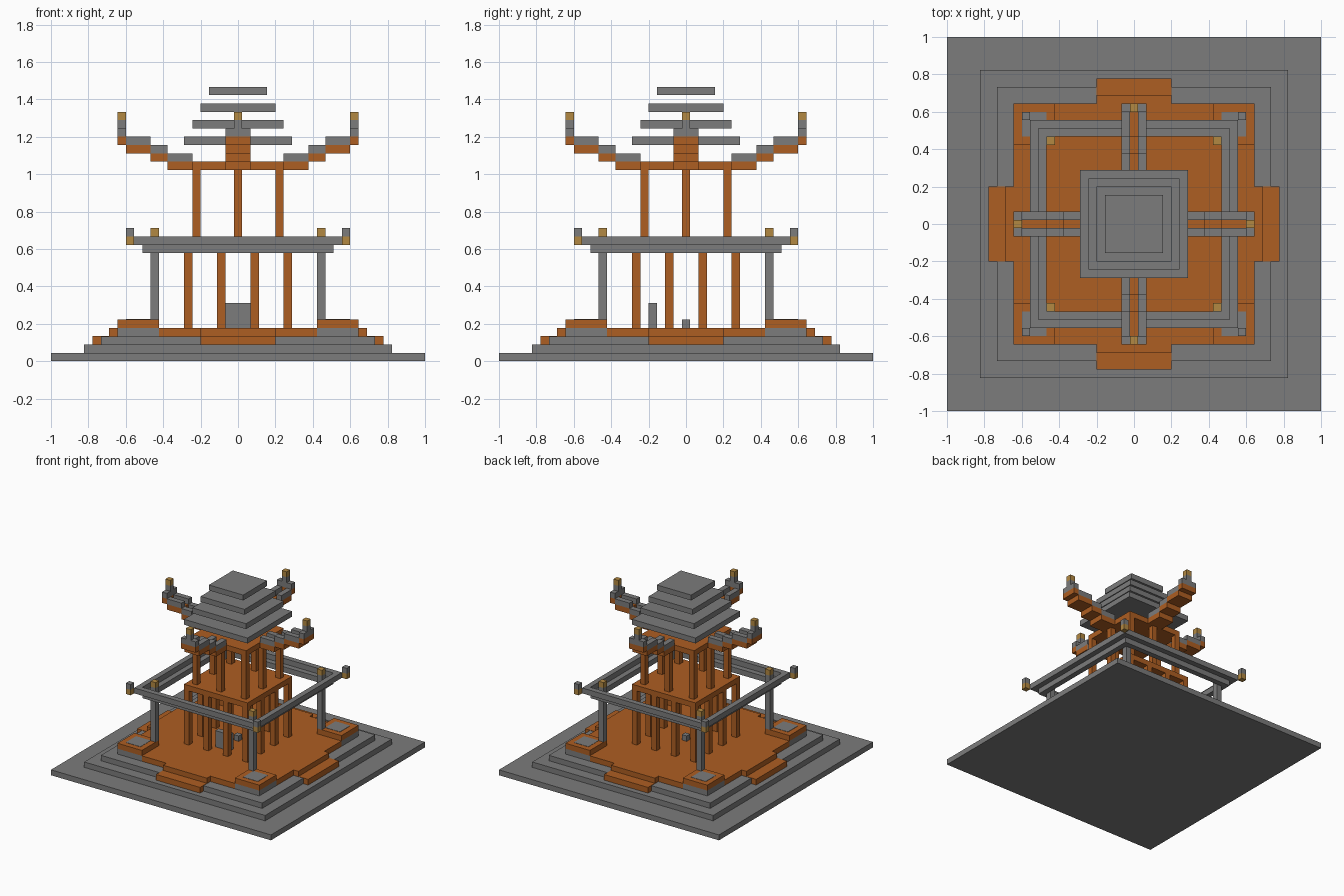
import bpy, bmesh
from mathutils import Matrix, Vector
from math import pi

if "Cube" in bpy.data.objects:
    bpy.data.objects.remove(bpy.data.objects["Cube"])

U = 2 / 45  # one block of the building grid


def material(name, rgb):
    m = bpy.data.materials.new(name)
    m.use_nodes = True
    color = (*rgb, 1)
    m.diffuse_color = color
    m.node_tree.nodes["Principled BSDF"].inputs["Base Color"].default_value = color
    return m


GREY = material("stone grey", (0.2, 0.2, 0.2))
ORANGE = material("timber orange", (0.42, 0.112, 0.016))
GOLD = material("lantern gold", (0.45, 0.25, 0.055))


def build(name, mat, boxes, turns=1):
    """Blocks given as (x0, x1, y0, y1, z0, z1) in grid units, repeated by quarter turns."""
    bm = bmesh.new()
    for k in range(turns):
        turn = Matrix.Rotation(k * pi / 2, 4, 'Z')
        for x0, x1, y0, y1, z0, z1 in boxes:
            center = Vector((x0 + x1, y0 + y1, z0 + z1)) * U / 2
            size = Matrix.Diagonal((x1 - x0, y1 - y0, z1 - z0, 1 / U)) * U
            bmesh.ops.create_cube(bm, size=1, matrix=turn @ Matrix.Translation(center) @ size)
    mesh = bpy.data.meshes.new(name)
    bm.to_mesh(mesh)
    bm.free()
    mesh.materials.append(mat)
    obj = bpy.data.objects.new(name, mesh)
    bpy.context.collection.objects.link(obj)
    return obj


def slab(half, z0, z1):
    return (-half, half, -half, half, z0, z1)


def post(x, y, z0, z1):
    return (x - .5, x + .5, y - .5, y + .5, z0, z1)


def ring(inner, z0, z1):
    # one side of a square frame one block wide
    return (-inner, inner + 1, inner, inner + 1, z0, z1)


# Stepped stone base
build("stone_base", GREY, [slab(22.5, 0, 1), slab(18.5, 1, 2), slab(16.5, 2, 3)])

# Timber platform with an entrance step on every side
build("platform", ORANGE, [slab(9.5, 3, 4)])
build("platform_sides", ORANGE, [(9.5, 14.5, -9.5, 9.5, 3, 4), (14.5, 15.5, -4.5, 4.5, 3, 4)], 4)
build("entrance_steps", ORANGE, [(15.5, 17.5, -4.5, 4.5, 2, 3.05)], 4)

# Corner pads
build("pad_footings", GREY, [(9.5, 14.5, 9.5, 14.5, 3, 4)], 4)
build("pad_rims", ORANGE, [(9.5, 14.5, 9.5, 14.5, 4, 5)], 4)
build("pad_inlays", GREY, [(10.5, 13.5, 10.5, 13.5, 5, 5.05)], 4)

# Outer posts carrying the lower eaves
build("outer_posts", GREY, [post(10, 10, 5, 15)], 4)
build("post_lanterns", GOLD, [post(10, 10, 15, 16)], 4)
build("lower_eaves", GREY, [ring(10.5, 13, 14), ring(11.5, 14, 15)], 4)
build("eave_lanterns", GOLD, [post(13, 13, 14, 15)], 4)
build("eave_caps", GREY, [post(13, 13, 15, 16)], 4)

# Lower hall
build("lower_columns", ORANGE, [post(x, -6, 4, 14) for x in (-6, -2, 2)], 4)
build("upper_floor", ORANGE, [slab(6.5, 14, 15)])
build("screen_block", GREY, [(-1.5, 1.5, -4.5, -3.5, 4, 7)])
build("altar", GREY, [post(0, 0, 4, 5)])

# Upper hall
build("upper_columns", ORANGE, [post(x, -5, 15, 23) for x in (-5, 0)], 4)
build("ceiling", ORANGE, [slab(5.5, 23, 24)])

# Rising roof arms: timber undersides, stone rails on both edges
reach = [5.5, 8.5, 10.5, 13.5, 14.5]
timber, rails = [], []
for i in range(4):
    a, b, z = reach[i], reach[i + 1], 23 + i
    timber.append((a, b, -1.5, 1.5, z, z + 1))
    if i < 3:
        rails += [(a, b, s - .5, s + .5, z + 1, z + 2) for s in (-1, 1)]
build("arm_undersides", ORANGE, timber, 4)
build("arm_rails", GREY, rails, 4)
build("arm_tips", GREY, [(13.5, 14.5, -1.5, 1.5, 27, 28), post(14, 0, 28, 29)], 4)
build("arm_lanterns", GOLD, [post(14, 0, 29, 30)], 4)

# Tiered roof of separate plates
build("roof_tiers", GREY, [slab(6.5 - i, 26 + 2 * i, 27 + 2 * i) for i in range(4)])
